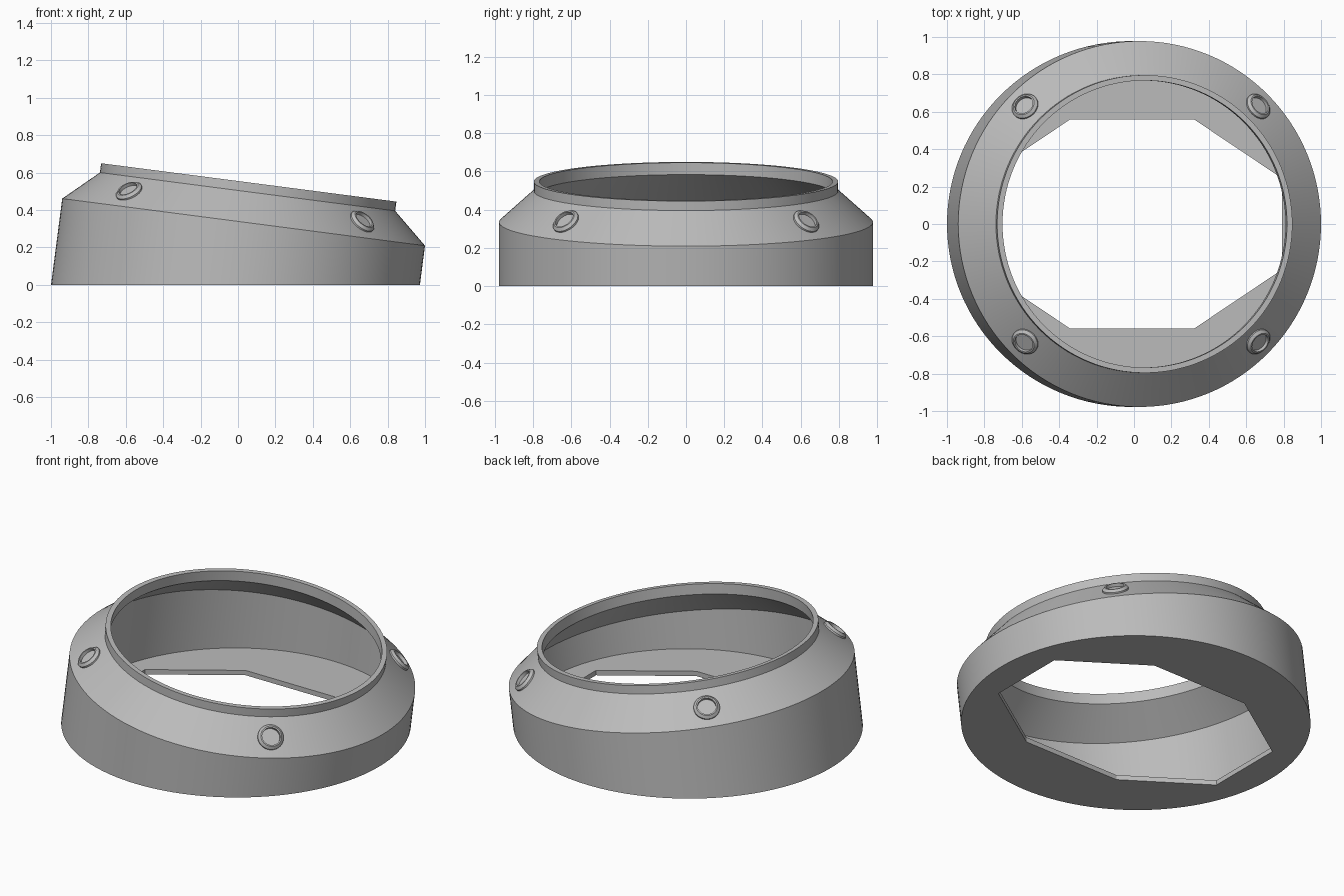
import bpy, bmesh, math
from mathutils import Matrix, Vector

if "Cube" in bpy.data.objects:
    bpy.data.objects.remove(bpy.data.objects["Cube"], do_unlink=True)

SEGMENTS = 128
FLOOR = 0.03
tilt = Matrix.Translation((0.03, 0, 0.335)) @ Matrix.Rotation(math.radians(7.4), 4, 'Y')
axis = tilt.to_3x3() @ Vector((0, 0, 1))

grey = bpy.data.materials.new("satin grey")
grey.use_nodes = True
colour = (0.5, 0.5, 0.5, 1)
grey.diffuse_color = colour
grey.node_tree.nodes["Principled BSDF"].inputs["Base Color"].default_value = colour


def finish(bm, name):
    bmesh.ops.recalc_face_normals(bm, faces=bm.faces)
    mesh = bpy.data.meshes.new(name)
    bm.to_mesh(mesh)
    bm.free()
    mesh.materials.append(grey)
    obj = bpy.data.objects.new(name, mesh)
    bpy.context.collection.objects.link(obj)
    bpy.ops.object.select_all(action='DESELECT')
    obj.select_set(True)
    bpy.context.view_layer.objects.active = obj
    bpy.ops.object.shade_smooth_by_angle(angle=math.radians(25))
    return obj


def ring(bm, radius, height, count, matrix, cut_z=None):
    """Circle of vertices; with cut_z it slides along the axis to a level plane."""
    verts = []
    for i in range(count):
        a = 2 * math.pi * i / count
        p = matrix @ Vector((radius * math.cos(a), radius * math.sin(a), height))
        if cut_z is not None:
            p += axis * (cut_z - p.z) / axis.z
        verts.append(bm.verts.new(p))
    return verts


def bridge(bm, a, b):
    n = len(a)
    for i in range(n):
        j = (i + 1) % n
        bm.faces.new((a[i], a[j], b[j], b[i]))


def loop_edges(bm, verts):
    pairs = zip(verts, verts[1:] + verts[:1])
    return [bm.edges.get(p) or bm.edges.new(p) for p in pairs]


# Tilted shell: outer wall, cone, rim, then back down the inside
bm = bmesh.new()
outer_foot = ring(bm, 0.978, 0, SEGMENTS, tilt, 0)
inner_foot = ring(bm, 0.945, 0, SEGMENTS, tilt, FLOOR)
profile = [(0.978, 0), (0.796, 0.164), (0.796, 0.214),
           (0.767, 0.214), (0.767, 0.151), (0.945, -0.01)]
rings = [outer_foot] + [ring(bm, r, h, SEGMENTS, tilt) for r, h in profile] + [inner_foot]
for a, b in zip(rings, rings[1:]):
    bridge(bm, a, b)

# Level floor with an elongated eight-sided opening
quarter = [(0.80, 0.245), (0.33, 0.56)]
outline = quarter + [(-x, y) for x, y in reversed(quarter)]
outline += [(-x, -y) for x, y in outline]
low, high = [[bm.verts.new((x - 0.01, y, z)) for x, y in outline] for z in (0, FLOOR)]
bridge(bm, low, high)
for circle, hole in ((outer_foot, low), (inner_foot, high)):
    edges = loop_edges(bm, circle) + loop_edges(bm, hole)
    bmesh.ops.triangle_fill(bm, use_beauty=True, edges=edges, normal=(0, 0, 1))
finish(bm, "tilted_housing")

# Four raised collars set square to the cone
slope = Vector((0.164, 0.182)).normalized()
collar = [(0.074, -0.012), (0.074, 0.008), (0.06, 0.022), (0.052, 0.022), (0.052, 0.003)]
names = ("back_left", "back_right", "front_right", "front_left")
for i, name in enumerate(names):
    a = math.pi / 4 + i * math.pi / 2
    around = Vector((math.cos(a), math.sin(a), 0))
    normal = around * slope.x + Vector((0, 0, slope.y))
    place = (tilt @ Matrix.Translation(around * 0.887 + Vector((0, 0, 0.082)))
             @ normal.to_track_quat('Z', 'Y').to_matrix().to_4x4())
    bm = bmesh.new()
    rings = [ring(bm, r, h, 40, place) for r, h in collar]
    for lower, upper in zip(rings, rings[1:]):
        bridge(bm, lower, upper)
    bm.faces.new(rings[-1])
    bm.faces.new(rings[0][::-1])
    finish(bm, name + "_collar")
